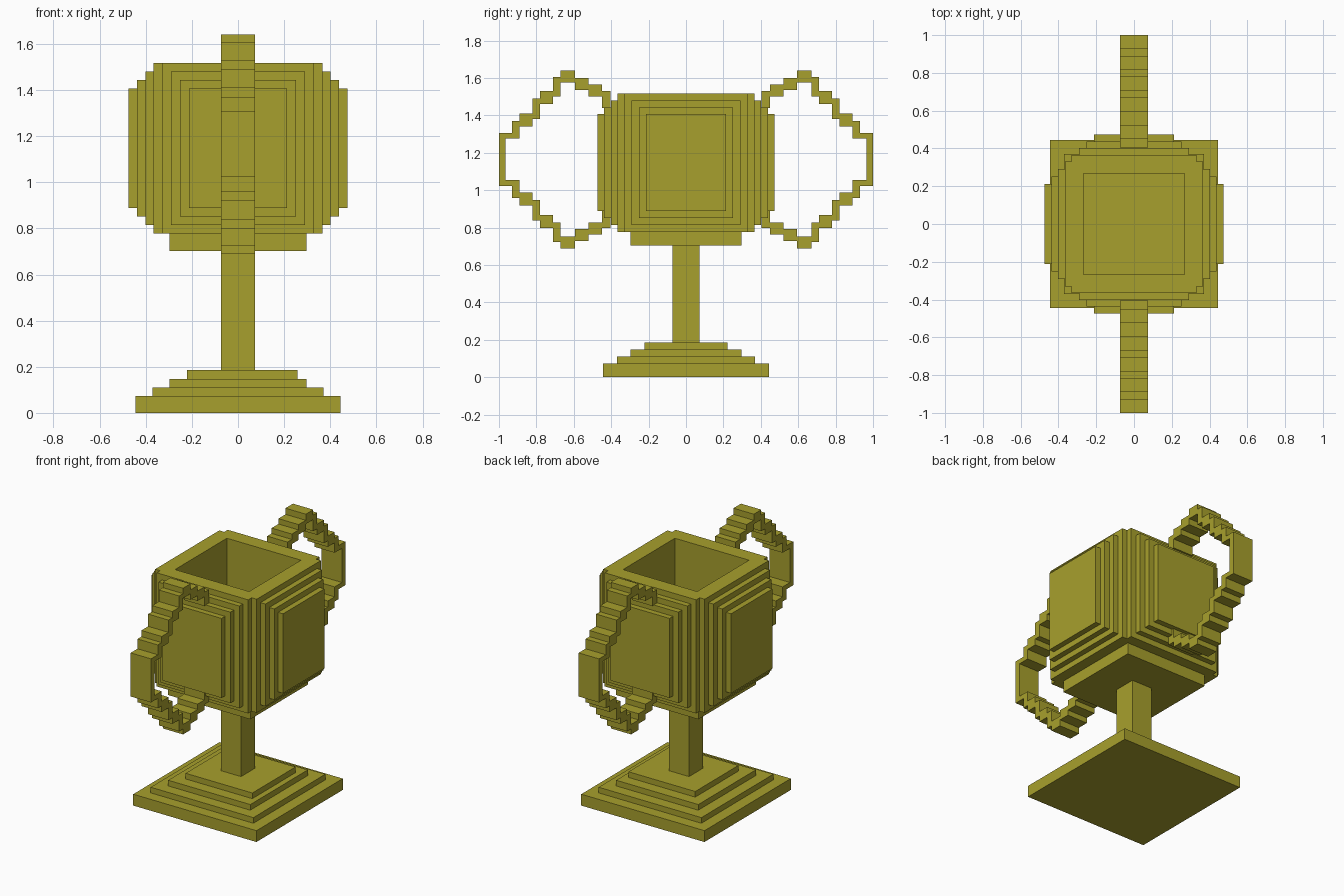
import bpy
import bmesh
from math import pi
from mathutils import Matrix, Vector

U = 0.037  # block size

cube = bpy.data.objects.get("Cube")
if cube:
    bpy.data.objects.remove(cube, do_unlink=True)

gold = bpy.data.materials.new("dull gold")
gold.use_nodes = True
colour = (0.39, 0.35, 0.026, 1)
gold.diffuse_color = colour
gold.node_tree.nodes["Principled BSDF"].inputs["Base Color"].default_value = colour


def add_box(bm, x, y, z, turn=0):
    """Box between (min, max) pairs, turned about z by quarter turns."""
    spans = (x, y, z)
    size = Vector([b - a for a, b in spans])
    centre = Vector([(a + b) / 2 for a, b in spans])
    matrix = Matrix.Rotation(turn * pi / 2, 4, 'Z') @ Matrix.Translation(centre) @ Matrix.Diagonal(size.to_4d())
    bmesh.ops.create_cube(bm, size=1, matrix=matrix)


def finish(bm, name):
    mesh = bpy.data.meshes.new(name)
    bm.to_mesh(mesh)
    bm.free()
    mesh.materials.append(gold)
    obj = bpy.data.objects.new(name, mesh)
    bpy.context.scene.collection.objects.link(obj)
    return obj


def square_block(name, half, bottom, top, right=None):
    bm = bmesh.new()
    add_box(bm, (-half, right or half), (-half, half), (bottom, top))
    return finish(bm, name)


# Stepped base, stem and bowl foot
square_block("base_slab", 12 * U, 0, 2 * U)
square_block("base_lower_step", 10 * U, 2 * U, 3 * U)
square_block("base_middle_step", 8 * U, 3 * U, 4 * U)
square_block("base_upper_step", 6 * U, 4 * U, 5 * U, right=7 * U)
square_block("stem", 0.073, 5 * U, 19 * U)
square_block("bowl_foot", 8 * U, 19 * U, 21 * U)

# Hollow bowl: square wall ring and floor
INNER, WALL = 0.267, 0.33
bottom, top = 21 * U, 41 * U
bm = bmesh.new()
for turn in range(4):
    add_box(bm, (INNER, WALL), (-WALL, INNER), (bottom, top), turn)
finish(bm, "bowl_wall")
square_block("bowl_floor", INNER, bottom, 23 * U)

# Layered panels stepping out from each side of the bowl
bm = bmesh.new()
for layer in range(4):
    inside = WALL + layer * 0.036
    half = WALL - layer * 0.039
    for turn in range(4):
        add_box(bm, (inside, inside + 0.036), (-half, half),
                (bottom + layer * U, top - layer * U), turn)
finish(bm, "bowl_panels")

# Upper half of a handle as columns: inner y, outer y, bottom z, top z
MIDDLE = 1.164
columns = [
    (0.965, 1.0, MIDDLE, 1.306), (0.93, 0.965, 1.275, 1.306),
    (0.89, 0.93, 1.275, 1.37), (0.82, 0.89, 1.34, 1.41),
    (0.78, 0.82, 1.38, 1.49), (0.71, 0.78, 1.46, 1.53),
    (0.67, 0.71, 1.5, 1.605), (0.593, 0.67, 1.575, 1.64),
    (0.52, 0.593, 1.535, 1.6), (0.45, 0.52, 1.5, 1.565),
    (0.405, 0.45, 1.44, 1.53),
]
for name, turn in (("back_handle", 0), ("front_handle", 2)):
    bm = bmesh.new()
    for near, far, low, high in columns:
        for z in ((low, high), (2 * MIDDLE - high, 2 * MIDDLE - low)):
            add_box(bm, (-0.073, 0.073), (near, far), z, turn)
    finish(bm, name)
